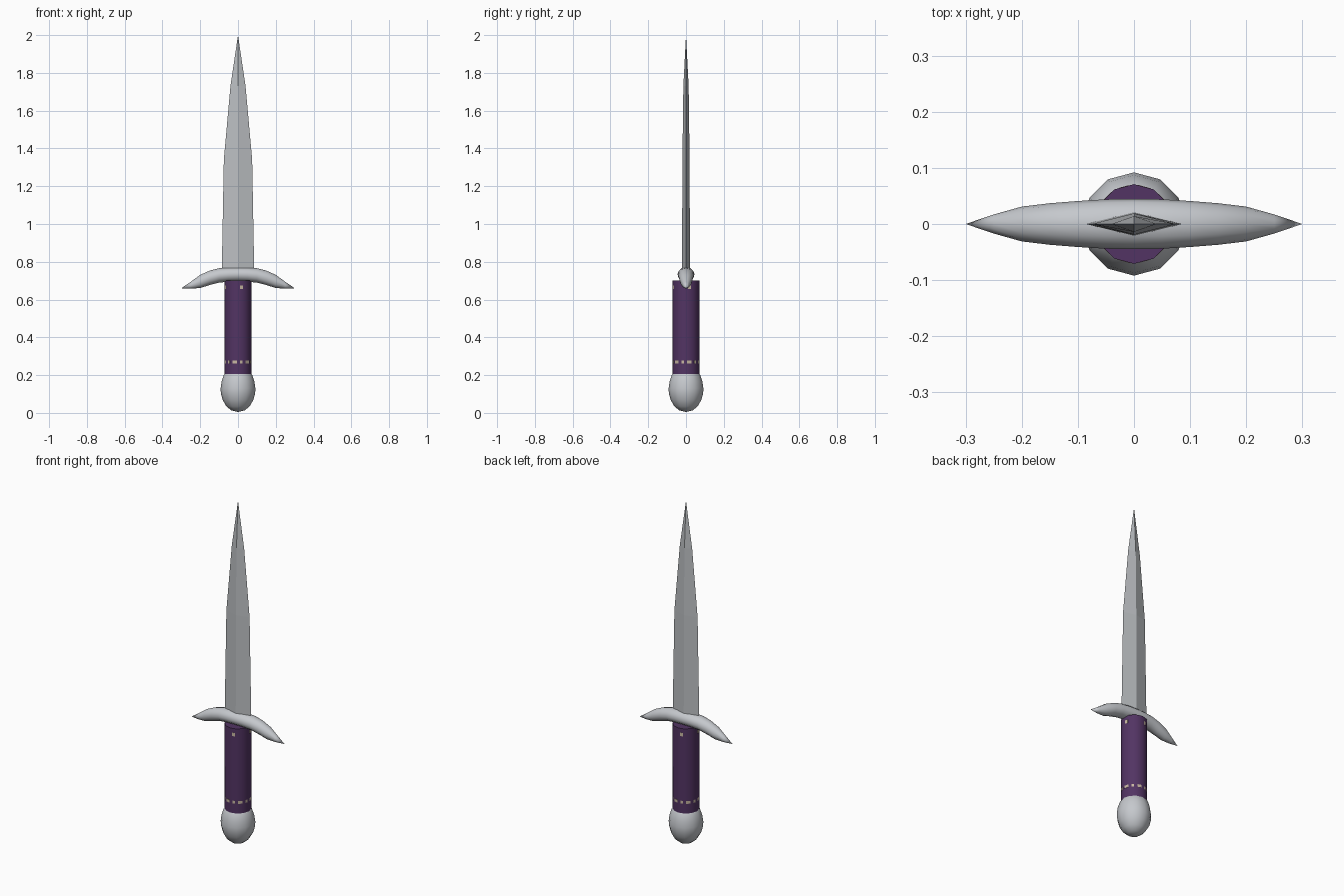
import bpy, bmesh, math

if "Cube" in bpy.data.objects:
    bpy.data.objects.remove(bpy.data.objects["Cube"])


def material(name, rgb):
    m = bpy.data.materials.new(name)
    m.diffuse_color = (*rgb, 1)
    m.use_nodes = True
    m.node_tree.nodes["Principled BSDF"].inputs["Base Color"].default_value = m.diffuse_color
    return m


SILVER = material("silver", (0.56, 0.58, 0.61))
STEEL = material("blade steel", (0.50, 0.52, 0.54))
PURPLE = material("purple leather", (0.085, 0.034, 0.125))
BEIGE = material("beige", (0.58, 0.48, 0.36))


def loft(name, rings, mat, smooth=None):
    """Skin a list of rings; a one-point ring makes a tip, other ends are capped."""
    bm = bmesh.new()
    vs = [[bm.verts.new(p) for p in r] for r in rings]
    for a, b in zip(vs, vs[1:]):
        n = max(len(a), len(b))
        for i in range(n):
            j = (i + 1) % n
            if len(a) == 1:
                bm.faces.new((a[0], b[j], b[i]))
            elif len(b) == 1:
                bm.faces.new((a[i], a[j], b[0]))
            else:
                bm.faces.new((a[i], a[j], b[j], b[i]))
    for end in (vs[0], vs[-1]):
        if len(end) > 2:
            bm.faces.new(end)
    bmesh.ops.recalc_face_normals(bm, faces=bm.faces)
    me = bpy.data.meshes.new(name)
    bm.to_mesh(me)
    bm.free()
    me.materials.append(mat)
    ob = bpy.data.objects.new(name, me)
    bpy.context.collection.objects.link(ob)
    if smooth:
        bpy.ops.object.select_all(action='DESELECT')
        ob.select_set(True)
        bpy.context.view_layer.objects.active = ob
        bpy.ops.object.shade_smooth_by_angle(angle=math.radians(smooth))
    return ob


def circle(r, z, n=12):
    if r == 0:
        return [(0, 0, z)]
    return [(r * math.cos(2 * math.pi * i / n), r * math.sin(2 * math.pi * i / n), z)
            for i in range(n)]


# Egg-shaped pommel
pommel = [(0, 0.005), (0.035, 0.013), (0.062, 0.035), (0.082, 0.07), (0.091, 0.105),
          (0.092, 0.13), (0.087, 0.165), (0.077, 0.197), (0.06, 0.222), (0.03, 0.24), (0, 0.245)]
loft("pommel", [circle(r, z) for r, z in pommel], SILVER, 60)

# Twelve-sided grip
loft("grip", [circle(0.071, 0.2), circle(0.071, 0.7)], PURPLE, 40)

# Small beige flecks on the grip bands: face number, half width, half height, z
flecks = [(f, w, 0.008, 0.27) for f in range(12) for w in ((0.012, 0.007)[f % 2],)]
flecks += [(f, 0.008, 0.010, 0.665) for f in range(0, 12, 3)]
for f, w, h, z in flecks:
    a = math.radians(15 + 30 * f)
    c, s = math.cos(a), math.sin(a)

    def rect(d):
        return [(c * d - s * u, s * d + c * u, z + v)
                for u, v in ((-w, -h), (w, -h), (w, h), (-w, h))]
    loft("grip_fleck", [rect(0.067), rect(0.0692)], BEIGE)

# Drooping crossguard: x, half depth, half height, centre z
half = [(0.05, 0.044, 0.038, 0.732), (0.1, 0.041, 0.038, 0.728), (0.15, 0.037, 0.038, 0.715),
        (0.2, 0.031, 0.035, 0.696), (0.25, 0.017, 0.018, 0.676), (0.3, 0, 0, 0.66)]
stations = [(-x, d, h, z) for x, d, h, z in reversed(half)] + [(0, 0.045, 0.038, 0.733)] + half
guard = []
for x, d, h, z in stations:
    if d == 0:
        guard.append([(x, 0, z)])
    else:
        guard.append([(x, d * math.cos(math.pi * i / 6), z + h * math.sin(math.pi * i / 6))
                      for i in range(12)])
loft("crossguard", guard, SILVER, 60)

# Diamond-section blade: half width, half thickness, z
blade = [(0.086, 0.021, 0.74), (0.075, 0.019, 1.34), (0.04, 0.014, 1.73)]
rings = [[(w, 0, z), (0, t, z), (-w, 0, z), (0, -t, z)] for w, t, z in blade]
loft("blade", rings + [[(0, 0, 2.0)]], STEEL)
